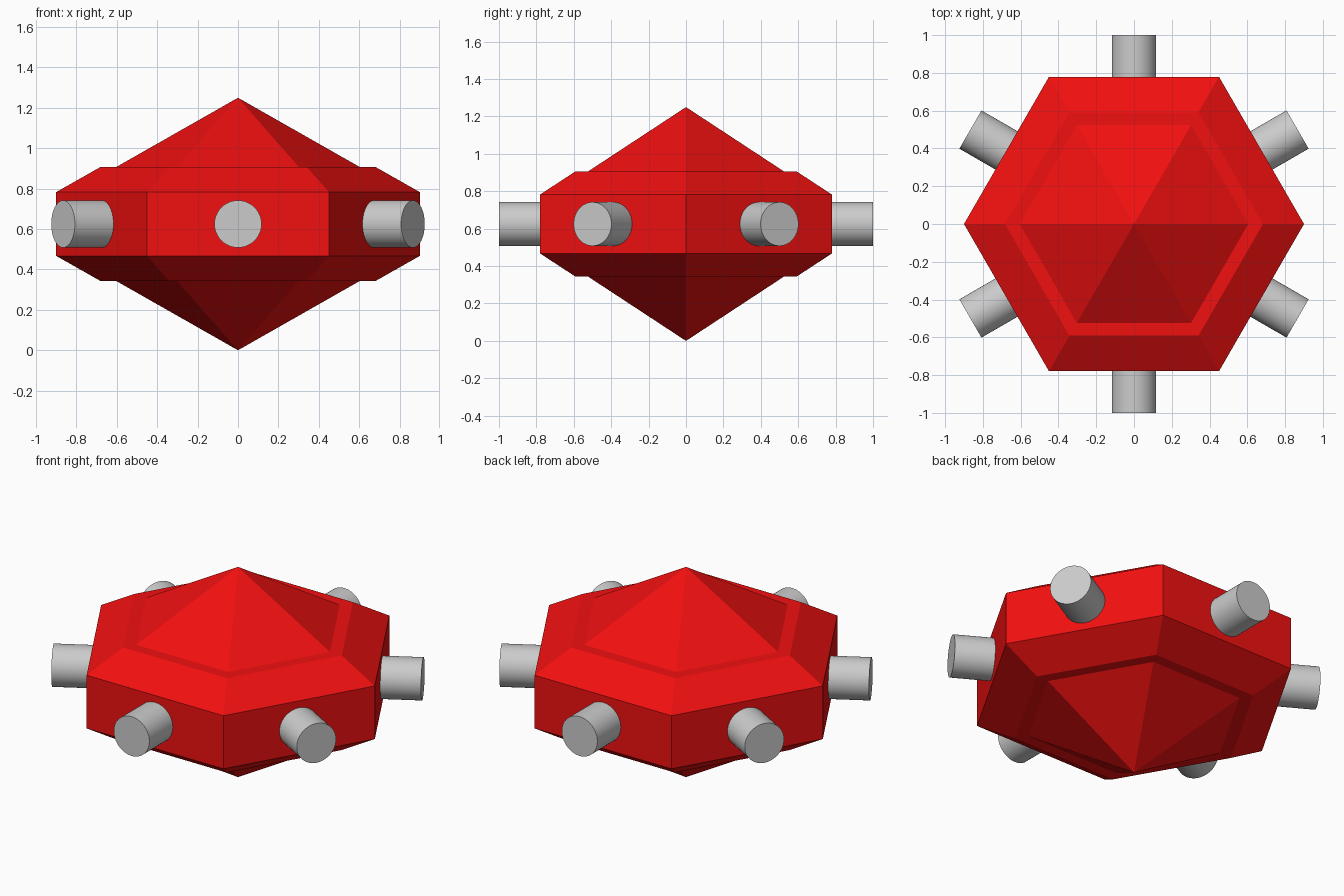
import bpy, bmesh
from math import pi, cos, sin
from mathutils import Matrix

if "Cube" in bpy.data.objects:
    bpy.data.objects.remove(bpy.data.objects["Cube"])

MID_Z = 0.625

red = bpy.data.materials.new("red")
red.diffuse_color = (0.88, 0.005, 0.005, 1)
red.use_nodes = True
red.node_tree.nodes["Principled BSDF"].inputs["Base Color"].default_value = red.diffuse_color


# Hexagonal gem body: half profile (radius, height above middle), mirrored and spun in six steps
def make_body():
    upper = [(0.9, 0.158), (0.683, 0.281), (0.605, 0.281), (0, 0.625)]
    profile = [(r, -h) for r, h in reversed(upper)] + upper
    bm = bmesh.new()
    verts = [bm.verts.new((r, 0, MID_Z + h)) for r, h in profile]
    edges = [bm.edges.new(pair) for pair in zip(verts, verts[1:])]
    bmesh.ops.spin(bm, geom=verts + edges, cent=(0, 0, 0), axis=(0, 0, 1),
                   angle=2 * pi, steps=6)
    bmesh.ops.remove_doubles(bm, verts=bm.verts, dist=0.0005)
    bmesh.ops.recalc_face_normals(bm, faces=bm.faces)
    mesh = bpy.data.meshes.new("gem_body")
    bm.to_mesh(mesh)
    bm.free()
    mesh.materials.append(red)
    bpy.context.collection.objects.link(bpy.data.objects.new("gem_body", mesh))


# Round peg pointing outward from the middle of a side face
def make_peg(index):
    angle = pi / 6 + index * pi / 3
    inner, outer = 0.7, 1.0
    centre = (inner + outer) / 2
    bpy.ops.mesh.primitive_cylinder_add(
        vertices=48, radius=0.117, depth=outer - inner,
        location=(centre * cos(angle), centre * sin(angle), MID_Z),
        rotation=(0, pi / 2, angle))
    bpy.context.object.name = f"side_peg_{index + 1}"
    bpy.ops.object.shade_smooth_by_angle()


make_body()
for i in range(6):
    make_peg(i)
